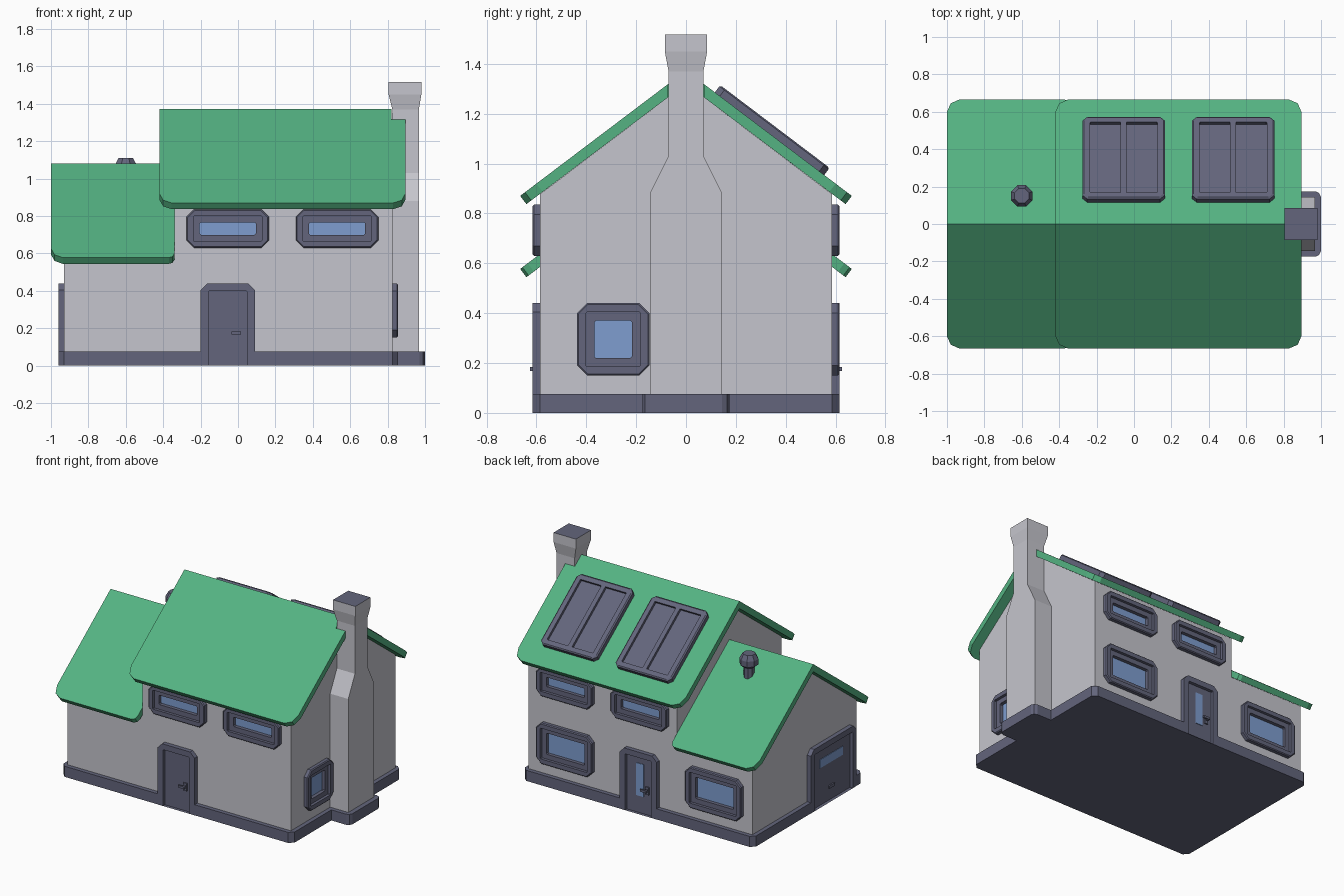
import bpy
import bmesh
from math import radians, pi
from mathutils import Matrix, Vector

if "Cube" in bpy.data.objects:
    bpy.data.objects.remove(bpy.data.objects["Cube"])


def material(name, rgb):
    m = bpy.data.materials.new(name)
    m.use_nodes = True
    m.diffuse_color = (*rgb, 1)
    m.node_tree.nodes["Principled BSDF"].inputs["Base Color"].default_value = (*rgb, 1)
    return m


WALL = material("pale grey wall", (0.56, 0.56, 0.61))
ROOF = material("green roof", (0.09, 0.45, 0.225))
SLATE = material("slate trim", (0.125, 0.13, 0.2))
GLASS = material("blue glass", (0.21, 0.34, 0.63))

SLOPE, EAVE, HALF_DEPTH = 0.756, 0.665, 0.585


def loft(name, loops, mats, place=Matrix(), last=0, hollow=False):
    """Bridge loops of points and cap the ends; the last cap takes its own material."""
    bm = bmesh.new()
    rings = [[bm.verts.new(place @ Vector(p)) for p in loop] for loop in loops]
    n = len(rings[0])
    for a, b in zip(rings, rings[1:]):
        for i in range(n):
            bm.faces.new((a[i], a[(i + 1) % n], b[(i + 1) % n], b[i]))
    bm.faces.new(rings[-1]).material_index = last
    if not hollow:
        bm.faces.new(rings[0][::-1])
        bmesh.ops.recalc_face_normals(bm, faces=bm.faces)
    me = bpy.data.meshes.new(name)
    bm.to_mesh(me)
    bm.free()
    for m in mats:
        me.materials.append(m)
    ob = bpy.data.objects.new(name, me)
    bpy.context.collection.objects.link(ob)
    return ob


def box(name, lo, hi, mat, place=Matrix()):
    plan = [(lo[0], lo[1]), (hi[0], lo[1]), (hi[0], hi[1]), (lo[0], hi[1])]
    return loft(name, [[(x, y, z) for x, y in plan] for z in (lo[2], hi[2])], [mat], place)


def facing(x, y, z, degrees):
    """Local x runs along the wall, local -y points out of it."""
    return Matrix.Translation((x, y, z)) @ Matrix.Rotation(radians(degrees), 4, "Z")


def cut_rect(hw, hh, c, depth):
    """Rectangle with cut corners, facing outward."""
    return [(-hw + c, -depth, -hh), (hw - c, -depth, -hh), (hw, -depth, -hh + c),
            (hw, -depth, hh - c), (hw - c, -depth, hh), (-hw + c, -depth, hh),
            (-hw, -depth, hh - c), (-hw, -depth, -hh + c)]


def arch(hw, h, c, depth):
    """Door outline with cut top corners, standing on the ground."""
    return [(-hw, -depth, 0), (hw, -depth, 0), (hw, -depth, h - c),
            (hw - c, -depth, h), (-hw + c, -depth, h), (-hw, -depth, h - c)]


# Gabled walls
def gable(name, x0, x1, ridge):
    peak = ridge - 0.053
    side = peak - SLOPE * HALF_DEPTH
    d = HALF_DEPTH
    prof = [(-d, 0.02), (d, 0.02), (d, side), (0, peak), (-d, side)]
    return loft(name, [[(x, y, z) for y, z in prof] for x in (x0, x1)], [WALL])


bodies = [gable("house_walls", -0.34, 0.825, 1.373), gable("garage_walls", -0.93, -0.34, 1.08)]


# Roof slabs with clipped eave corners
def roof(name, x0, x1, ridge, clip, ridge_end):
    c = clip
    plan = [(x0, 0), (x0, EAVE - 0.065), (x0 + 0.02, EAVE - 0.02), (x0 + 0.065, EAVE),
            (x1 - c, EAVE), (x1 - c * 0.3, EAVE - c * 0.3), (x1, EAVE - c)] + ridge_end
    for side, s in (("back", 1), ("front", -1)):
        top = [(x, s * y, ridge - SLOPE * y) for x, y in plan]
        low = [(x, s * y, ridge - SLOPE * y - 0.053) if y < 0.1
               else (x, s * (y - 0.025), ridge - SLOPE * y - 0.033) for x, y in plan]
        loft(name + "_" + side, [low, top], [ROOF])


roof("main_roof", -0.42, 0.895, 1.373, 0.065, [(0.895, 0.075), (0.82, 0.075), (0.82, 0)])
roof("garage_roof", -1.0, -0.34, 1.08, 0.03, [(-0.34, 0)])

# Plinth, notched at the doorways and stepped round the chimney
FOOT = 0.615
edge = [(1.0, 0.145), (0.99, 0.165), (0.97, 0.175), (0.855, 0.175), (0.855, FOOT - 0.03),
        (0.825, FOOT), (0.05, FOOT), (0.05, 0.59), (-0.16, 0.59), (-0.16, FOOT),
        (-0.93, FOOT), (-0.96, FOOT - 0.03)]
garage_notch = [(-0.96, -0.07), (-0.935, -0.07), (-0.935, -0.5), (-0.96, -0.5)]
plan = edge + garage_notch + [(x, -y) for x, y in reversed(edge)]
loft("plinth", [[(x, y, z) for x, y in plan] for z in (0, 0.075)], [SLATE])

# Chimney with flared cap
levels = [(0.02, 0.82, 0.967, 0.145), (0.88, 0.82, 0.967, 0.145), (1.03, 0.82, 0.967, 0.07),
          (1.37, 0.825, 0.967, 0.07), (1.45, 0.805, 0.98, 0.085), (1.517, 0.805, 0.98, 0.085)]
loft("chimney", [[(a, -h, z), (b, -h, z), (b, h, z), (a, h, z)] for z, a, b, h in levels],
     [WALL, SLATE], last=1)

# Windows, set into openings in the walls
cutters = []


def window(name, place, hw, hh):
    inner = 0.036
    loft(name, [cut_rect(hw, hh, 0.04, 0), cut_rect(hw, hh, 0.04, 0.024),
                cut_rect(hw - 0.006, hh - 0.006, 0.037, 0.03),
                cut_rect(hw - inner, hh - inner, 0.004, 0.03),
                cut_rect(hw - inner, hh - inner, 0.004, 0.01),
                cut_rect(hw - 0.07, hh - 0.07, 0.006, 0.01),
                cut_rect(hw - 0.07, hh - 0.07, 0.006, -0.015)],
         [SLATE, GLASS], place, last=1, hollow=True)
    w, h = hw - 0.03, hh - 0.03
    cutters.append(box("cutter", (-w, -0.1, -h), (w, 0.03, h), WALL, place))


for x, label in ((-0.055, "middle"), (0.53, "end")):
    window("front_upper_window_" + label, facing(x, -HALF_DEPTH, 0.733, 0), 0.22, 0.103)
    window("back_upper_window_" + label, facing(x, HALF_DEPTH, 0.733, 180), 0.22, 0.103)
for x, label in ((0.53, "house"), (-0.64, "garage")):
    window("back_lower_window_" + label, facing(x, HALF_DEPTH, 0.295, 180), 0.22, 0.145)
window("side_window", facing(0.825, -0.292, 0.295, 90), 0.145, 0.145)

for body in bodies:
    bpy.context.view_layer.objects.active = body
    for c in cutters:
        mod = body.modifiers.new("opening", "BOOLEAN")
        mod.object, mod.operation, mod.solver = c, "DIFFERENCE", "EXACT"
        bpy.ops.object.modifier_apply(modifier=mod.name)
for c in cutters:
    bpy.data.objects.remove(c)


# Doors
def door(name, place, hw):
    loft(name, [arch(hw, 0.44, 0.035, 0), arch(hw, 0.44, 0.035, 0.031),
                arch(hw - 0.042, 0.4, 0.004, 0.031), arch(hw - 0.042, 0.4, 0.004, 0.008)],
         [SLATE], place, hollow=True)


def handle(name, place):
    box(name + "_plate", (0.045, -0.016, 0.145), (0.073, 0, 0.2), SLATE, place)
    box(name + "_lever", (0.02, -0.04, 0.168), (0.07, -0.028, 0.184), SLATE, place)
    box(name + "_stem", (0.053, -0.03, 0.168), (0.067, -0.01, 0.184), SLATE, place)


for side, y, turn in (("front", -HALF_DEPTH, 0), ("back", HALF_DEPTH, 180)):
    spot = facing(-0.055, y, 0, turn)
    door(side + "_door", spot, 0.145)
    handle(side + "_door_handle", spot)
box("back_door_glass", (-0.03, -0.012, 0.12), (0.03, -0.004, 0.35), GLASS, spot)

spot = facing(-0.93, -0.285, 0, -90)
door("garage_door", spot, 0.255)
box("garage_door_glass", (-0.13, -0.012, 0.265), (0.13, -0.004, 0.325), GLASS, spot)
box("garage_door_handle", (-0.03, -0.018, 0.085), (0.03, 0, 0.105), SLATE, spot)

# Solar panels on the back slope
tilt = Matrix.Rotation(radians(52.9), 4, "X") @ Matrix.Rotation(pi, 4, "Z")
for x, label in ((-0.055, "middle"), (0.53, "end")):
    spot = Matrix.Translation((x, 0.335, 1.373 - SLOPE * 0.335)) @ tilt
    loft("solar_panel_" + label,
         [cut_rect(0.22, 0.275, 0.025, -0.005), cut_rect(0.22, 0.275, 0.025, 0.03),
          cut_rect(0.212, 0.267, 0.022, 0.036), cut_rect(0.18, 0.235, 0.003, 0.036),
          cut_rect(0.18, 0.235, 0.003, 0.018)], [SLATE], spot, hollow=True)
    box("solar_divider_" + label, (-0.016, -0.036, -0.236), (0.016, -0.01, 0.236), SLATE, spot)

# Roof vent
bm_levels = [(0.93, 0.036), (1.015, 0.036), (1.035, 0.062), (1.075, 0.062), (1.11, 0.042)]
ring = [Matrix.Rotation(i * pi / 4 + pi / 8, 3, "Z") @ Vector((1, 0, 0)) for i in range(8)]
loft("roof_vent", [[(-0.6 + r * p.x, 0.15 + r * p.y, z) for p in ring] for z, r in bm_levels],
     [SLATE])
